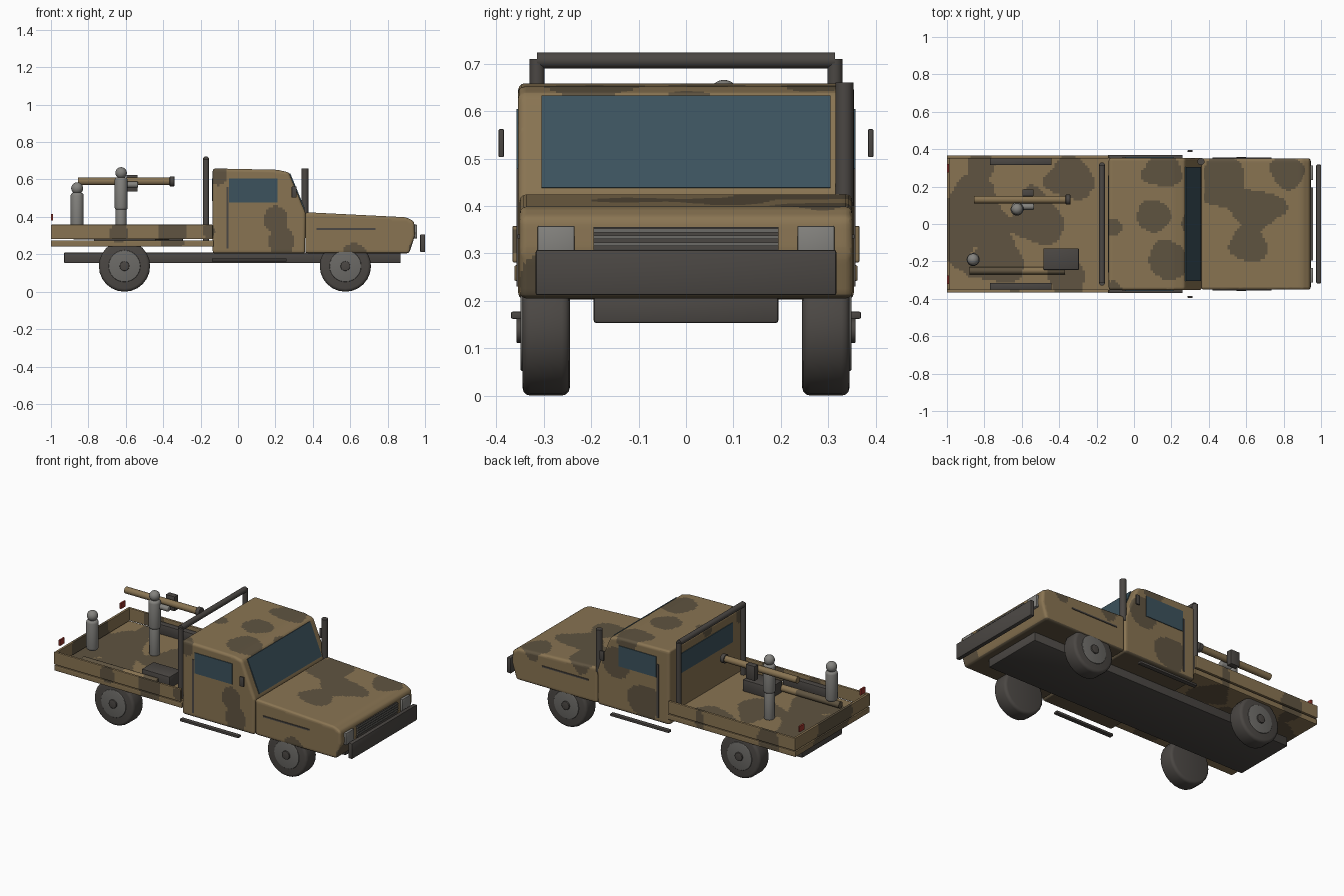
import bpy, bmesh, math
from mathutils import Vector, Matrix

def material(name, rgb):
    m = bpy.data.materials.new(name)
    m.diffuse_color = (*rgb, 1)
    return m

TAN = material("tan paint", (0.25, 0.175, 0.085))
BROWN = material("brown paint", (0.115, 0.088, 0.052))
DARK = material("dark grey", (0.07, 0.063, 0.057))
STEEL = material("wheel grey", (0.15, 0.145, 0.135))
PALE = material("pale grey", (0.23, 0.225, 0.21))
GLASS = material("blue glass", (0.045, 0.085, 0.11))
RED = material("red lamp", (0.33, 0.035, 0.025))

# Camouflage blobs: x, y, z, radius
BLOBS = [
    (0.47, 0.22, 0.42, 0.13), (0.66, 0.08, 0.40, 0.13), (0.60, -0.10, 0.42, 0.10),
    (0.83, 0.27, 0.38, 0.09), (0.62, -0.35, 0.21, 0.07), (0.93, -0.30, 0.24, 0.07),
    (0.14, 0.30, 0.65, 0.10), (0.12, 0.06, 0.66, 0.09), (0.20, -0.18, 0.65, 0.11),
    (-0.11, -0.02, 0.66, 0.05), (0.24, -0.35, 0.27, 0.08), (0.20, -0.36, 0.38, 0.06),
    (0.05, 0.36, 0.30, 0.11), (0.24, 0.36, 0.50, 0.09), (-0.12, -0.36, 0.63, 0.06),
    (-0.88, 0.02, 0.28, 0.21), (-0.74, -0.18, 0.28, 0.15), (-0.52, 0.02, 0.28, 0.15),
    (-0.35, 0.24, 0.30, 0.13), (-0.36, -0.30, 0.30, 0.11), (-0.64, -0.36, 0.31, 0.05),
    (-0.80, 0.34, 0.30, 0.09), (-0.16, -0.36, 0.32, 0.04), (0.30, 0.0, 0.60, 0.06),
]

def is_brown(c):
    if c.z < 0.215:
        return True
    w = 1 + 0.16 * math.sin(23 * c.x + 9 * c.y) + 0.14 * math.sin(27 * c.y - 17 * c.z)
    return any((c - Vector(b[:3])).length < b[3] * w for b in BLOBS)

def cut_grid(bm, step):
    for axis in range(3):
        vals = [v.co[axis] for v in bm.verts]
        lo, hi = min(vals), max(vals)
        n = Vector([1 if i == axis else 0 for i in range(3)])
        for k in range(math.ceil(lo / step), math.floor(hi / step) + 1):
            p = k * step + 0.0007
            if lo + 0.001 < p < hi - 0.001:
                bmesh.ops.bisect_plane(bm, geom=bm.verts[:] + bm.edges[:] + bm.faces[:],
                                       plane_co=n * p, plane_no=n, dist=1e-5)

def finish(name, bm, mat, bevel=0, segs=3, sharp_only=False):
    """Bevel, paint and link a mesh; mat 'camo' paints faces by the blob rule."""
    bmesh.ops.recalc_face_normals(bm, faces=bm.faces)
    if bevel:
        edges = [e for e in bm.edges if not sharp_only or e.calc_face_angle(0) > 0.8]
        bmesh.ops.bevel(bm, geom=edges, offset=bevel, segments=segs, profile=0.5, affect='EDGES')
    mesh = bpy.data.meshes.new(name)
    if mat == 'camo':
        cut_grid(bm, 0.0125)
        for f in bm.faces:
            f.material_index = int(is_brown(f.calc_center_median()))
        mats = [TAN, BROWN]
    else:
        mats = [mat]
    for f in bm.faces:
        f.smooth = True
    bm.to_mesh(mesh)
    bm.free()
    for m in mats:
        mesh.materials.append(m)
    mesh.set_sharp_from_angle(angle=math.radians(32))
    ob = bpy.data.objects.new(name, mesh)
    bpy.context.collection.objects.link(ob)
    return ob

def box(name, x, y, z, mat, bevel=0):
    bm = bmesh.new()
    bmesh.ops.create_cube(bm, size=1)
    for v in bm.verts:
        v.co = [(a[0] + a[1]) / 2 + c * (a[1] - a[0]) for a, c in zip((x, y, z), v.co)]
    return finish(name, bm, mat, bevel, 2)

def prism(name, profile, half, mat, bevel=0):
    bm = bmesh.new()
    f = bm.faces.new([bm.verts.new((x, -half, z)) for x, z in profile])
    ext = bmesh.ops.extrude_face_region(bm, geom=[f])
    for v in ext['geom']:
        if isinstance(v, bmesh.types.BMVert):
            v.co.y = half
    return finish(name, bm, mat, bevel)

def rod(name, a, b, r, mat, bevel=0, sides=20):
    a, b = Vector(a), Vector(b)
    bm = bmesh.new()
    rot = Vector((0, 0, 1)).rotation_difference(b - a).to_matrix().to_4x4()
    bmesh.ops.create_cone(bm, cap_ends=True, segments=sides, radius1=r, radius2=r,
                          depth=(b - a).length, matrix=Matrix.Translation((a + b) / 2) @ rot)
    return finish(name, bm, mat, bevel, 3, True)

def ball(name, c, r, mat):
    bm = bmesh.new()
    bmesh.ops.create_uvsphere(bm, u_segments=20, v_segments=12, radius=r,
                              matrix=Matrix.Translation(c))
    return finish(name, bm, mat)

# Chassis, cab and hood
box("chassis", (-0.93, 0.87), (-0.195, 0.195), (0.153, 0.21), DARK, 0.006)
prism("cab", [(-0.135, 0.203), (-0.135, 0.659), (0.21, 0.652), (0.272, 0.638),
              (0.362, 0.42), (0.358, 0.203)], 0.354, 'camo', 0.014)
prism("hood", [(0.36, 0.205), (0.36, 0.425), (0.90, 0.398), (0.942, 0.375),
               (0.946, 0.30), (0.915, 0.205)], 0.351, 'camo', 0.014)

# Windscreen lies on the sloping cab front
A, B = Vector((0.272, 0.638)), Vector((0.362, 0.42))
n = Vector((0.924, 0.382))
p, q = A.lerp(B, 0.03), A.lerp(B, 0.92)
prism("windscreen", [tuple(p - n * 0.003), tuple(p + n * 0.005),
                     tuple(q + n * 0.005), tuple(q - n * 0.003)], 0.305, GLASS)
box("rear_window", (-0.139, -0.131), (-0.26, 0.26), (0.485, 0.605), GLASS)

# Bed with floor, boards and tailgate
box("bed_floor", (-1.0, -0.13), (-0.362, 0.362), (0.242, 0.275), 'camo', 0.003)
box("tailgate", (-1.0, -0.984), (-0.35, 0.35), (0.281, 0.358), 'camo', 0.003)

# Mirrored side parts
for s, side in ((-1, "right"), (1, "left")):
    def ys(a, b):
        return tuple(sorted((s * a, s * b)))
    box("side_board_" + side, (-1.0, -0.135), ys(0.35, 0.366), (0.281, 0.358), 'camo', 0.003)
    box("wheel_box_" + side, (-0.77, -0.44), ys(0.315, 0.352), (0.272, 0.335), DARK, 0.004)
    box("side_window_" + side, (-0.047, 0.21), ys(0.35, 0.358), (0.478, 0.605), GLASS)
    box("door_seam_" + side, (-0.062, -0.051), ys(0.35, 0.358), (0.23, 0.56), DARK)
    box("hood_trim_" + side, (0.42, 0.735), ys(0.348, 0.355), (0.331, 0.34), DARK)
    box("mirror_" + side, (0.287, 0.313), ys(0.384, 0.395), (0.503, 0.562), DARK, 0.002)
    box("running_board_" + side, (-0.14, 0.26), ys(0.342, 0.369), (0.162, 0.177), DARK, 0.003)
    box("headlight_" + side, (0.935, 0.958), ys(0.235, 0.313), (0.285, 0.358), PALE, 0.003)
    box("tail_lamp_" + side, (-1.0, -0.99), ys(0.275, 0.32), (0.38, 0.415), RED)
    rod("roll_bar_post_" + side, (-0.171, s * 0.314, 0.27), (-0.171, s * 0.314, 0.71), 0.016, DARK)
    # Wheels
    for x, end in ((-0.607, "rear"), (0.574, "front")):
        tag = end + "_" + side
        rod("tyre_" + tag, (x, s * 0.245, 0.137), (x, s * 0.345, 0.137), 0.137, DARK, 0.017, 24)
        rod("rim_" + tag, (x, s * 0.30, 0.137), (x, s * 0.349, 0.137), 0.085, STEEL, 0.004, 24)
        rod("hub_" + tag, (x, s * 0.30, 0.137), (x, s * 0.358, 0.137), 0.026, DARK, 0.003, 16)

rod("roll_bar_top", (-0.171, -0.314, 0.707), (-0.171, 0.314, 0.707), 0.017, DARK)
rod("air_intake", (0.358, 0.334, 0.40), (0.358, 0.334, 0.66), 0.019, DARK)

# Front bumper and grille
box("bumper", (0.974, 1.0), (-0.317, 0.317), (0.212, 0.307), DARK, 0.004)
box("grille", (0.93, 0.951), (-0.195, 0.195), (0.285, 0.356), DARK)
for i in range(4):
    z = 0.301 + i * 0.0145
    box("grille_bar_%d" % i, (0.945, 0.957), (-0.195, 0.195), (z, z + 0.008), STEEL)

# Launch tubes and cargo box in the bed
rod("shoulder_tube", (-0.855, 0.13, 0.59), (-0.345, 0.13, 0.59), 0.02, 'camo')
rod("tube_muzzle", (-0.365, 0.13, 0.59), (-0.34, 0.13, 0.59), 0.027, DARK, 0.003)
box("tube_sight", (-0.597, -0.537), (0.148, 0.184), (0.535, 0.625), DARK, 0.003)
rod("spare_tube", (-0.88, -0.25, 0.298), (-0.37, -0.25, 0.298), 0.02, 'camo')
box("cargo_box", (-0.485, -0.295), (-0.245, -0.13), (0.272, 0.345), DARK, 0.004)

# Standing crew figure
rod("standing_legs", (-0.625, 0.08, 0.272), (-0.625, 0.08, 0.445), 0.03, PALE, 0.008)
rod("standing_torso", (-0.625, 0.08, 0.435), (-0.625, 0.08, 0.612), 0.035, PALE, 0.016)
ball("standing_head", (-0.625, 0.08, 0.635), 0.031, PALE)
rod("standing_arm", (-0.625, 0.093, 0.572), (-0.535, 0.093, 0.572), 0.017, PALE, 0.005)

# Seated crew figure
rod("seated_torso", (-0.86, -0.19, 0.345), (-0.86, -0.19, 0.53), 0.035, PALE, 0.016)
ball("seated_head", (-0.86, -0.19, 0.553), 0.032, PALE)
